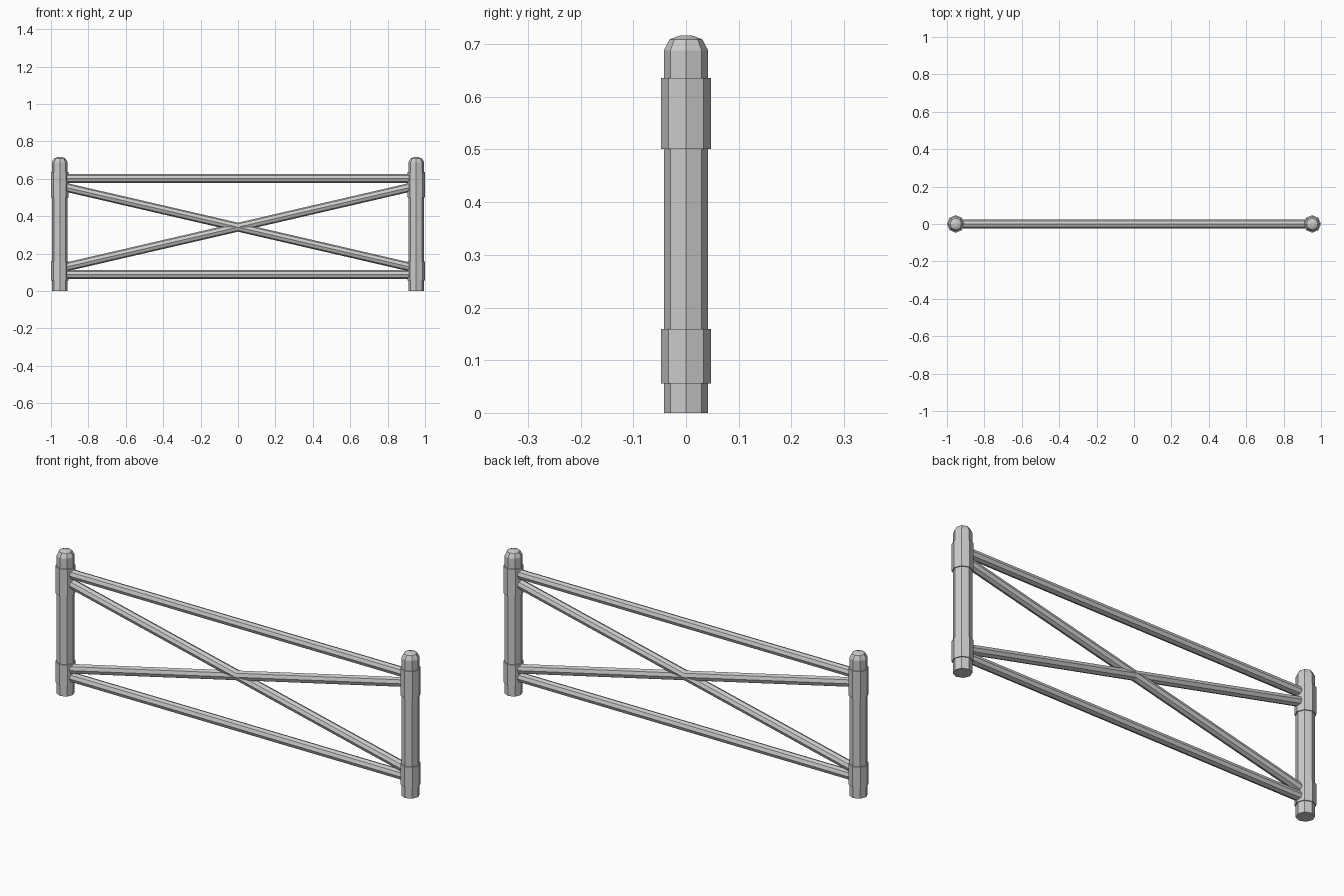
import bpy, bmesh
from math import pi, cos, sin
from mathutils import Vector

if "Cube" in bpy.data.objects:
    bpy.data.objects.remove(bpy.data.objects["Cube"])

POST_X = 0.953
SIDES = 8


def lathe(name, profile, x):
    """Faceted upright solid from (radius, height) pairs."""
    bm = bmesh.new()
    rings = []
    for r, z in profile:
        rings.append([bm.verts.new((x + r * cos(2 * pi * i / SIDES),
                                    r * sin(2 * pi * i / SIDES), z))
                      for i in range(SIDES)])
    for a, b in zip(rings, rings[1:]):
        for i in range(SIDES):
            j = (i + 1) % SIDES
            bm.faces.new((a[i], a[j], b[j], b[i]))
    bm.faces.new(rings[0][::-1])
    bm.faces.new(rings[-1])
    mesh = bpy.data.meshes.new(name)
    bm.to_mesh(mesh)
    bm.free()
    obj = bpy.data.objects.new(name, mesh)
    bpy.context.collection.objects.link(obj)


def bar(name, z_left, z_right, r=0.0235):
    """Faceted bar running from the left post to the right post."""
    a, b = Vector((-POST_X, 0, z_left)), Vector((POST_X, 0, z_right))
    bpy.ops.mesh.primitive_cylinder_add(vertices=SIDES, radius=r,
                                        depth=(b - a).length,
                                        location=(a + b) / 2)
    obj = bpy.context.object
    obj.name = name
    d = b - a
    obj.rotation_euler = (0, pi / 2 - Vector((d.x, d.z)).angle_signed(Vector((1, 0))), 0)


# Posts with rounded tops, and collars where the bars join
for side, s in (("left", -1), ("right", 1)):
    x = s * POST_X
    lathe(f"{side}_post", [(0.042, 0), (0.042, 0.688), (0.031, 0.709), (0.012, 0.716)], x)
    lathe(f"{side}_lower_collar", [(0.047, 0.056), (0.047, 0.159)], x)
    lathe(f"{side}_upper_collar", [(0.047, 0.501), (0.047, 0.636)], x)

# Horizontal rails
bar("top_rail", 0.602, 0.602)
bar("bottom_rail", 0.088, 0.088)

# Crossed braces
bar("falling_brace", 0.562, 0.121)
bar("rising_brace", 0.121, 0.562)
